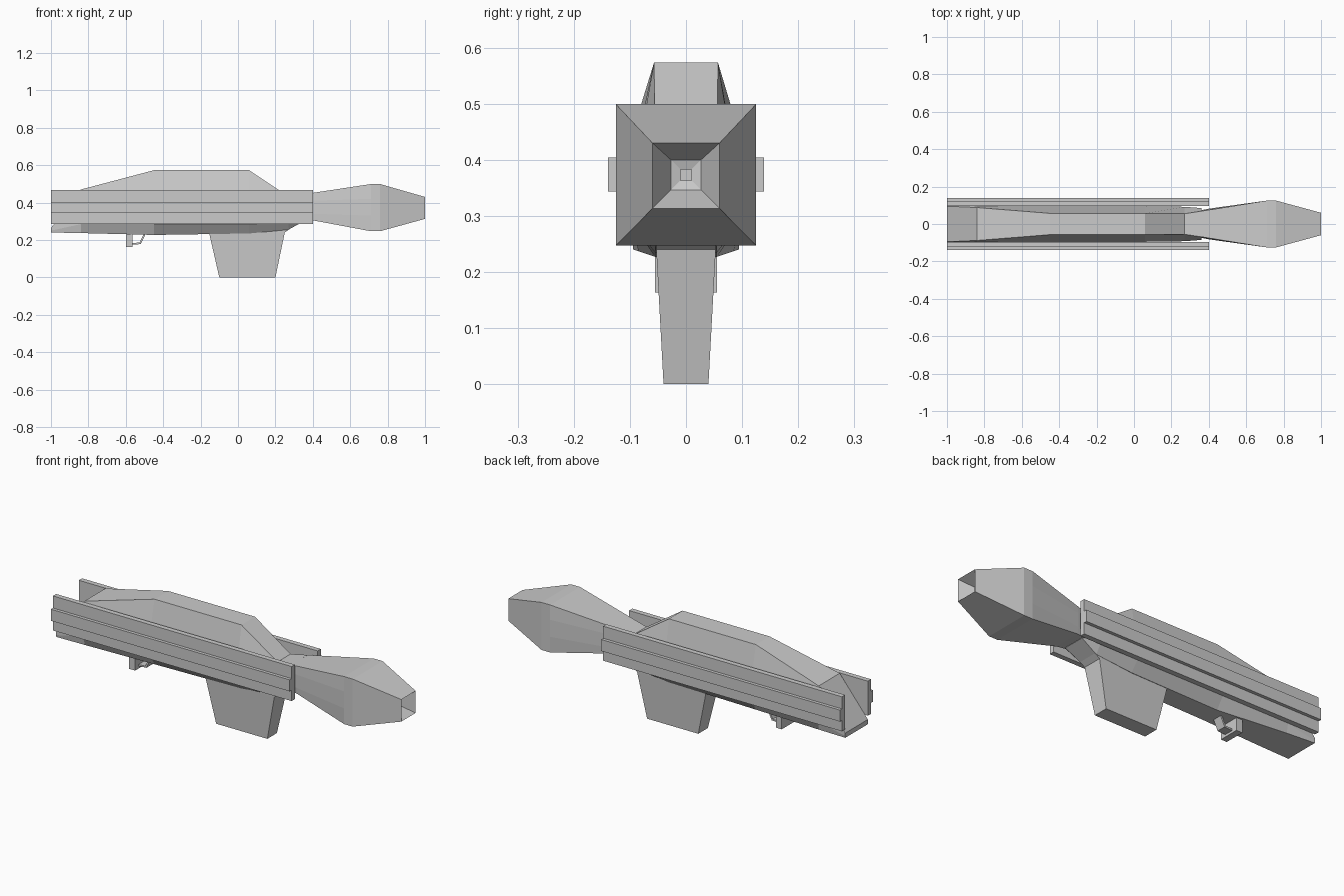
import bpy
import bmesh

if "Cube" in bpy.data.objects:
    bpy.data.objects.remove(bpy.data.objects["Cube"])


def make_object(name, bm):
    bmesh.ops.recalc_face_normals(bm, faces=bm.faces)
    mesh = bpy.data.meshes.new(name)
    bm.to_mesh(mesh)
    bm.free()
    obj = bpy.data.objects.new(name, mesh)
    bpy.context.collection.objects.link(obj)
    return obj


def loft(name, rings):
    """Skin a list of equal-length closed rings and cap both ends."""
    bm = bmesh.new()
    loops = [[bm.verts.new(p) for p in ring] for ring in rings]
    n = len(loops[0])
    for a, b in zip(loops, loops[1:]):
        for i in range(n):
            j = (i + 1) % n
            bm.faces.new((a[i], a[j], b[j], b[i]))
    bm.faces.new(loops[0])
    bm.faces.new(loops[-1])
    return make_object(name, bm)


def box(name, x0, x1, y0, y1, z0, z1):
    ring = [(y0, z0), (y1, z0), (y1, z1), (y0, z1)]
    return loft(name, [[(x, y, z) for y, z in ring] for x in (x0, x1)])


def section(x, zt, wt, zs, ws, zl, zb, wb):
    """Symmetric eight-point section: top, shoulders, lower sides, bottom."""
    half = [(wt, zt), (ws, zs), (ws, zl), (wb, zb)]
    return [(x, y, z) for y, z in half] + [(x, -y, z) for y, z in reversed(half)]


# Hull with sloped tail, raised spine and pinched nose
loft("hull", [section(*s) for s in (
    (-1.00, .265, .095, .26, .095, .25, .24, .094),
    (-0.84, .470, .088, .45, .095, .285, .237, .085),
    (-0.45, .573, .057, .40, .095, .285, .227, .055),
    (0.06, .573, .057, .36, .095, .285, .235, .055),
    (0.27, .432, .055, .36, .092, .31, .255, .053),
    (0.36, .446, .068, .36, .085, .33, .305, .060))])

# Flared muzzle with a stepped square bore
loft("muzzle", [section(*s) for s in (
    (0.27, .432, .055, .40, .055, .34, .310, .055),
    (0.40, .452, .075, .41, .082, .34, .305, .075),
    (0.71, .499, .125, .42, .125, .33, .247, .125),
    (0.76, .499, .125, .42, .125, .33, .247, .125),
    (1.00, .430, .060, .40, .060, .35, .313, .060),
    (0.93, .400, .027, .385, .027, .36, .346, .027),
    (0.925, .383, .010, .378, .010, .37, .363, .010),
    (0.85, .383, .010, .378, .010, .37, .363, .010))])

# Side panels with a raised central rail
for side, s in (("left", 1), ("right", -1)):
    box(side + "_panel", -1, .4, s * .095, s * .122, .285, .468)
    box(side + "_rail", -1, .4, s * .122, s * .139, .343, .404)

# Tapered magazine, leaning into the nose at its top front
loft("magazine", [[(x0, -w, z), (x1, -w, z), (x1, w, z), (x0, w, z)]
                  for x0, x1, w, z in ((-.10, .20, .04, 0),
                                       (-.155, .25, .053, .24),
                                       (-.155, .35, .055, .31))])

# Small guard bracket under the hull: plate and bent strip
box("guard_plate", -.60, -.565, -.055, .055, .163, .235)
strip = [(-.57, .175), (-.52, .178), (-.495, .23),
         (-.505, .23), (-.526, .186), (-.57, .184)]
loft("guard_strip", [[(x, y, z) for x, z in strip] for y in (-.025, .025)])
